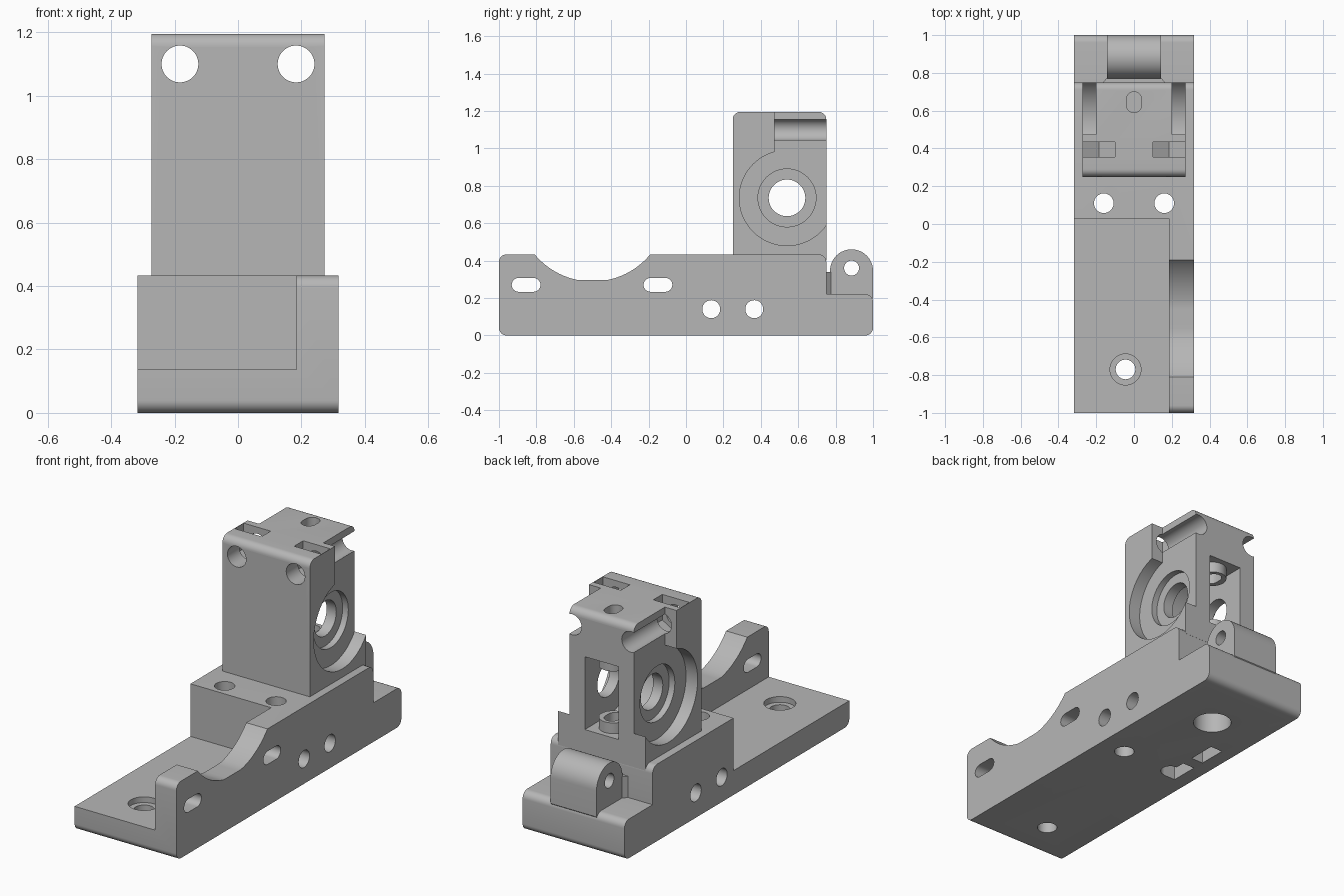
import bpy, bmesh, math
from mathutils import Vector

old = bpy.data.objects.get("Cube")
if old:
    bpy.data.objects.remove(old, do_unlink=True)

grey = bpy.data.materials.new("plain grey")
grey.use_nodes = True
color = (0.47, 0.47, 0.47, 1)
grey.diffuse_color = color
grey.node_tree.nodes["Principled BSDF"].inputs["Base Color"].default_value = color


# ---- 2D outlines ----
def circle(u, v, r, n=48):
    return [(u + r * math.cos(math.tau * i / n), v + r * math.sin(math.tau * i / n)) for i in range(n)]


def rect(u0, u1, v0, v1):
    return [(u0, v0), (u1, v0), (u1, v1), (u0, v1)]


def slot(u, v, half, r, vertical=False, n=12):
    pts = []
    for side in (0, 1):
        for i in range(n + 1):
            a = -math.pi / 2 + math.pi * (side + i / n)
            p = ((half - r) * (1 - 2 * side) + r * math.cos(a), r * math.sin(a))
            pts.append((u - p[1], v + p[0]) if vertical else (u + p[0], v + p[1]))
    return pts


def rounded(corners, n=8):
    """Corners are (u, v, radius); square corners are filleted."""
    out = []
    for i, (u, v, r) in enumerate(corners):
        p = Vector((u, v))
        if r == 0:
            out.append((u, v))
            continue
        before = (Vector(corners[i - 1][:2]) - p).normalized()
        after = (Vector(corners[(i + 1) % len(corners)][:2]) - p).normalized()
        centre = p + (before + after) * r
        for k in range(n + 1):
            a = math.pi / 2 * k / n
            q = centre - after * r * math.cos(a) - before * r * math.sin(a)
            out.append((q.x, q.y))
    return out


# ---- solids ----
def prism(name, pts, axis, a, b):
    place = {"x": lambda u, v, w: (w, u, v),
             "y": lambda u, v, w: (u, w, v),
             "z": lambda u, v, w: (u, v, w)}[axis]
    bm = bmesh.new()
    low = [bm.verts.new(place(u, v, a)) for u, v in pts]
    high = [bm.verts.new(place(u, v, b)) for u, v in pts]
    bm.faces.new(low)
    bm.faces.new(high)
    for i in range(len(pts)):
        j = (i + 1) % len(pts)
        bm.faces.new((low[i], low[j], high[j], high[i]))
    bmesh.ops.recalc_face_normals(bm, faces=bm.faces)
    mesh = bpy.data.meshes.new(name)
    bm.to_mesh(mesh)
    bm.free()
    mesh.materials.append(grey)
    obj = bpy.data.objects.new(name, mesh)
    bpy.context.collection.objects.link(obj)
    return obj


def combine(obj, pts, axis, a, b, operation="DIFFERENCE"):
    tool = prism("cutter", pts, axis, a, b)
    tool.hide_render = True
    mod = obj.modifiers.new("cut", "BOOLEAN")
    mod.operation = operation
    mod.solver = "EXACT"
    mod.object = tool
    bpy.context.view_layer.update()
    mesh = bpy.data.meshes.new_from_object(obj.evaluated_get(bpy.context.evaluated_depsgraph_get()))
    obj.modifiers.clear()
    obj.data = mesh
    bpy.data.objects.remove(tool, do_unlink=True)


def finish(obj):
    bpy.ops.object.select_all(action="DESELECT")
    obj.select_set(True)
    bpy.context.view_layer.objects.active = obj
    bpy.ops.object.shade_smooth_by_angle(angle=math.radians(30))


W = 0.317      # half width of base
T = 0.272      # half width of tower
TOP = 0.433    # top of base block
R = 0.04       # corner radius

# ---- base with side wall ----
base = prism("base", rounded([(-1, 0, R), (-1, TOP, R), (0.75, TOP, R), (0.75, 0.22, 0),
                              (1, 0.22, R), (1, 0, R)]), "x", -W, W)
combine(base, rect(-1.1, 0.03, 0.137, 0.6), "x", -0.5, 0.185)
# curved dip in the wall, with a flat bottom
dip = [(u, max(v, 0.295)) for u, v in circle(-0.5, 0.69, 0.402, 96)]
combine(base, dip, "x", 0.1, 0.5)
for y in (-0.855, -0.15):
    combine(base, slot(y, 0.27, 0.077, 0.037), "x", 0.1, 0.5)
# cross bolts with nut pockets open below
for y in (0.135, 0.365):
    combine(base, circle(y, 0.14, 0.048), "x", -0.5, 0.5)
    nut = [(y - 0.08, -0.1), (y + 0.08, -0.1), (y + 0.08, 0.186), (y, 0.232), (y - 0.08, 0.186)]
    combine(base, nut, "x", -0.235, -0.16)
# vertical bolts, countersunk plate hole, guide hole below
for x in (-0.16, 0.16):
    combine(base, circle(x, 0.11, 0.052), "z", -0.1, 0.6)
combine(base, circle(-0.045, -0.77, 0.052), "z", -0.1, 0.3)
combine(base, circle(-0.045, -0.77, 0.082), "z", 0.105, 0.3)
combine(base, circle(0, 0.645, 0.1), "z", -0.1, 0.36)
finish(base)

# ---- tower ----
CY, CZ = 0.54, 0.735
tower = prism("tower", rounded([(0.25, 0.4, 0), (0.25, 1.195, R), (0.75, 1.195, R), (0.75, 0.4, 0)]),
              "x", -T, T)
for s in (-1, 1):
    # stepped side pocket and bearing seat
    combine(tower, circle(CY, CZ, 0.255, 72), "x", s * 0.2, s * 0.4)
    combine(tower, rect(0.473, 0.9, CZ, 1.3), "x", s * 0.2, s * 0.4)
    combine(tower, circle(CY, CZ, 0.155), "x", s * 0.165, s * 0.4)
    # clamp bolt hole and nut slot
    combine(tower, circle(s * 0.183, 1.1, 0.058), "y", 0.1, 0.9)
    x = s * 0.185
    nut = [(x - 0.084, 1.3), (x - 0.084, 1.051), (x, 1.003), (x + 0.084, 1.051), (x + 0.084, 1.3)]
    combine(tower, nut, "y", 0.355, 0.435)
# gear chamber open at the back, and axle bore
combine(tower, circle(CY, CZ, 0.205, 64), "x", -0.105, 0.105)
combine(tower, rect(CY, 0.9, 0.53, 0.94), "x", -0.105, 0.105)
combine(tower, circle(CY, CZ, 0.098), "x", -0.5, 0.5)
# guides above and below the gear, with the feed slot
for z0, z1 in ((0.51, 0.59), (0.88, 0.96)):
    combine(tower, circle(0, 0.645, 0.075), "z", z0, z1, "UNION")
combine(tower, slot(0, 0.645, 0.055, 0.04, vertical=True), "z", 0.5, 1.3)
finish(tower)

# ---- hinge lug behind the block ----
arch = [(0.77, 0.2)] + [(0.885 - 0.115 * math.cos(math.pi * i / 24), 0.345 + 0.115 * math.sin(math.pi * i / 24))
                       for i in range(25)] + [(1, 0.2), (1 - R, 0.15)]
lug = prism("hinge_lug", arch, "x", -0.143, 0.143)
combine(lug, circle(0.885, 0.36, 0.04), "x", -0.5, 0.5)
finish(lug)
web = prism("lug_web", [(-0.168, 0.745), (0.168, 0.745), (0.143, 0.775), (-0.143, 0.775)], "z", 0.2, 0.34)
finish(web)
